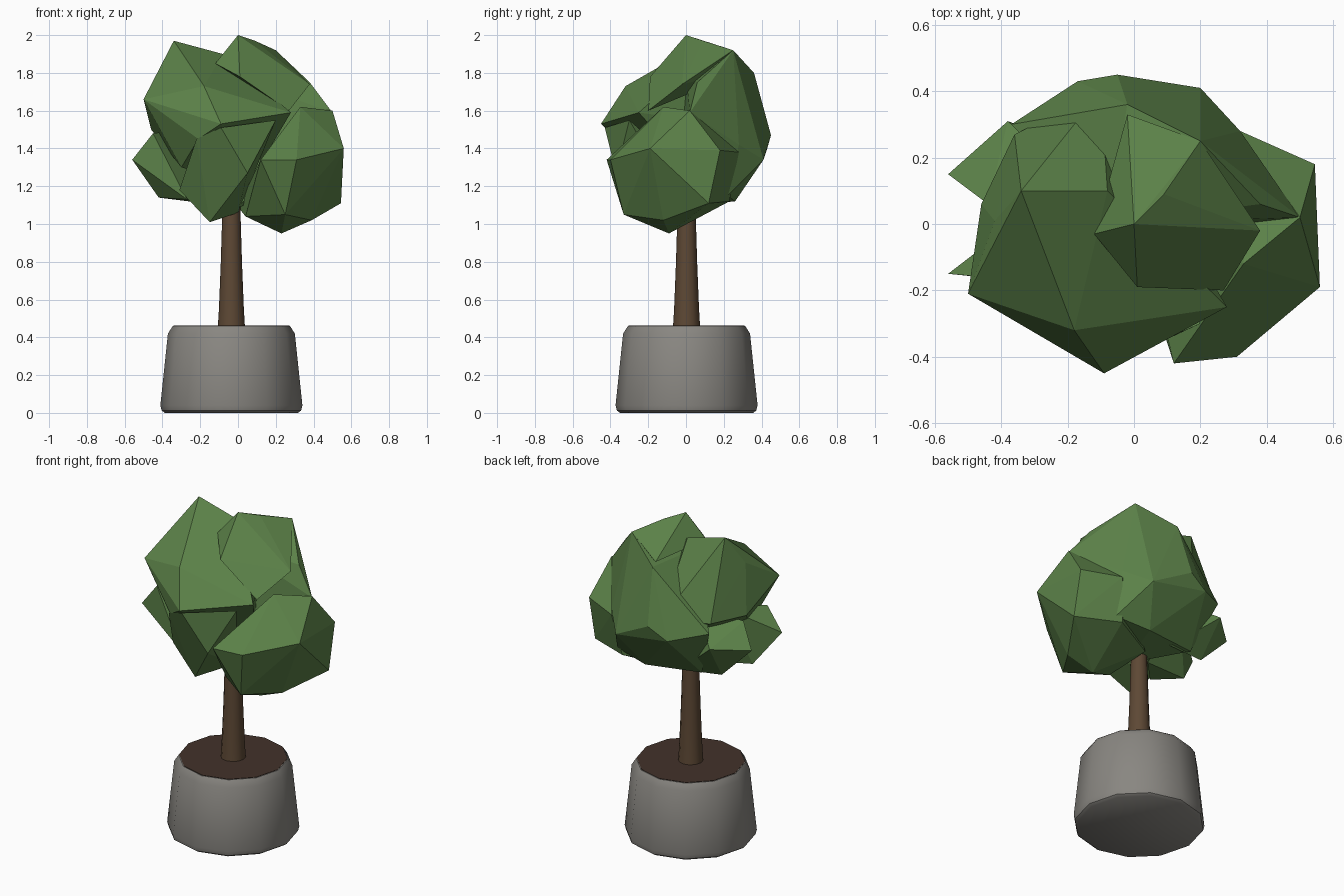
import bpy, bmesh, math

CX = -0.035  # axis of the pot and trunk


def material(name, rgb):
    m = bpy.data.materials.new(name)
    m.diffuse_color = (*rgb, 1)
    return m


def finish(bm, name, mat, smooth=False):
    bmesh.ops.recalc_face_normals(bm, faces=bm.faces)
    me = bpy.data.meshes.new(name)
    bm.to_mesh(me)
    bm.free()
    me.materials.append(mat)
    ob = bpy.data.objects.new(name, me)
    bpy.context.collection.objects.link(ob)
    if smooth:
        bpy.ops.object.select_all(action='DESELECT')
        ob.select_set(True)
        bpy.context.view_layer.objects.active = ob
        bpy.ops.object.shade_smooth_by_angle(angle=math.radians(40))
    return ob


def lathe(name, profile, sides, mat):
    """Closed turned solid from (radius, height) pairs."""
    bm = bmesh.new()
    rings = []
    for r, z in profile:
        rings.append([bm.verts.new((CX + r * math.cos(math.tau * i / sides),
                                    0.003 + r * math.sin(math.tau * i / sides), z))
                      for i in range(sides)])
    for a, b in zip(rings, rings[1:]):
        for i in range(sides):
            j = (i + 1) % sides
            bm.faces.new((a[i], a[j], b[j], b[i]))
    bm.faces.new(rings[0])
    bm.faces.new(rings[-1])
    return finish(bm, name, mat, True)


def clump(name, tips):
    """Faceted leaf mass stretched tightly over its outermost tips."""
    bm = bmesh.new()
    for p in tips:
        bm.verts.new(p)
    res = bmesh.ops.convex_hull(bm, input=bm.verts)
    inside = [v for v in res["geom_interior"] if isinstance(v, bmesh.types.BMVert)]
    bmesh.ops.delete(bm, geom=inside, context='VERTS')
    return finish(bm, name, leaf)


stone = material("stone", (0.25, 0.24, 0.22))
earth = material("earth", (0.055, 0.032, 0.023))
bark = material("bark", (0.11, 0.065, 0.035))
leaf = material("leaf", (0.105, 0.22, 0.065))

# Planter, soil and trunk
lathe("pot", [(0.352, 0), (0.369, 0.012), (0.376, 0.04), (0.336, 0.42), (0.311, 0.459)], 12, stone)
lathe("soil", [(0.30, 0.44), (0.308, 0.462)], 12, earth)
lathe("trunk", [(0.072, 0.45), (0.066, 0.55), (0.056, 0.8), (0.05, 1.0), (0.045, 1.15)], 12, bark)

# Crown: overlapping faceted clumps
clump("crown_upper_left", [
    (-0.34, 0.10, 1.97), (-0.50, -0.21, 1.66), (-0.18, -0.32, 1.73),
    (-0.21, -0.37, 1.45), (-0.09, -0.45, 1.53), (0.28, -0.25, 1.59),
    (-0.08, 0.10, 1.90), (-0.42, 0.01, 1.80), (-0.46, 0.06, 1.50),
    (-0.30, -0.20, 1.30), (-0.36, 0.27, 1.50), (-0.10, 0.40, 1.50), (0.05, 0.1, 1.2)])
clump("crown_lower_right", [
    (0.12, -0.42, 1.34), (0.31, -0.40, 1.34), (0.56, -0.19, 1.40),
    (0.545, 0.18, 1.39), (0.545, 0.12, 1.11), (0.39, -0.12, 1.02),
    (0.23, -0.09, 0.95), (0.25, -0.33, 1.05), (0.04, -0.17, 1.04),
    (0.50, 0.02, 1.60), (0.33, -0.12, 1.62), (0.32, 0.28, 1.38),
    (0.28, 0.23, 1.12), (0.0, 0.1, 1.09)])
clump("crown_back", [
    (0.50, 0.02, 1.59), (0.38, 0.06, 1.75), (0.32, 0.28, 1.42),
    (0.20, 0.41, 1.34), (-0.05, 0.45, 1.47), (-0.17, 0.43, 1.40),
    (0.20, 0.25, 1.92), (-0.02, 0.36, 1.80), (-0.37, 0.30, 1.45),
    (0.10, 0.26, 1.12), (-0.25, 0.20, 1.14), (0.32, 0.22, 1.15),
    (-0.08, 0.0, 1.80), (0.0, -0.08, 1.09)])
clump("crown_top", [
    (0.00, 0.00, 2.00), (0.09, 0.09, 1.97), (-0.12, -0.03, 1.85),
    (0.01, -0.19, 1.78), (0.38, -0.02, 1.74), (0.20, 0.25, 1.92),
    (0.27, -0.20, 1.60), (-0.02, 0.33, 1.82)])
clump("crown_lower_left", [
    (-0.56, -0.15, 1.34), (-0.45, -0.16, 1.48), (-0.42, -0.06, 1.14),
    (-0.27, -0.18, 1.13), (-0.30, 0.05, 1.50), (-0.10, 0.0, 1.10)])
clump("crown_back_left", [
    (-0.56, 0.15, 1.34), (-0.38, 0.31, 1.36), (-0.44, 0.06, 1.46),
    (-0.36, 0.16, 1.14), (-0.10, 0.2, 1.12), (-0.15, 0.1, 1.5)])
clump("crown_lower_front", [
    (-0.15, -0.21, 1.01), (-0.31, -0.20, 1.18), (-0.22, -0.37, 1.45),
    (-0.09, -0.43, 1.51), (0.05, -0.37, 1.27), (0.20, -0.30, 1.55),
    (0.0, -0.02, 1.06), (-0.1, 0.1, 1.2)])
